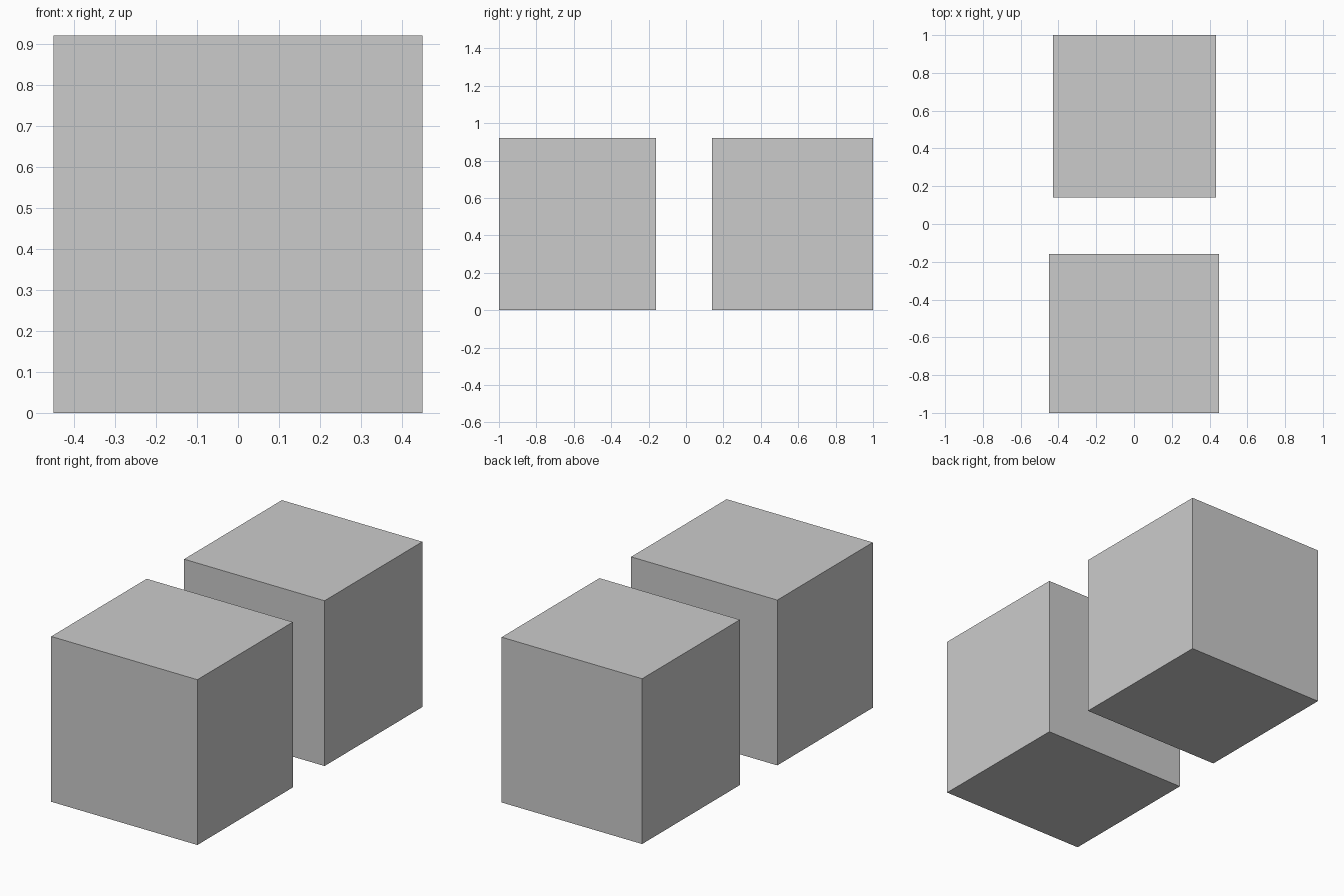
import bpy

if "Cube" in bpy.data.objects:
    bpy.data.objects.remove(bpy.data.objects["Cube"])


def block(name, lo, hi):
    """Axis-aligned box between two corners."""
    centre = [(a + b) / 2 for a, b in zip(lo, hi)]
    bpy.ops.mesh.primitive_cube_add(size=1, location=centre)
    obj = bpy.context.object
    obj.name = name
    obj.scale = [b - a for a, b in zip(lo, hi)]
    bpy.ops.object.transform_apply(location=False, rotation=False, scale=True)
    return obj


HEIGHT = 0.92

# Front block, slightly wider
block("front_block", (-0.45, -1.0, 0), (0.45, -0.16, HEIGHT))

# Back block, slightly narrower and deeper
block("back_block", (-0.43, 0.14, 0), (0.435, 1.0, HEIGHT))
